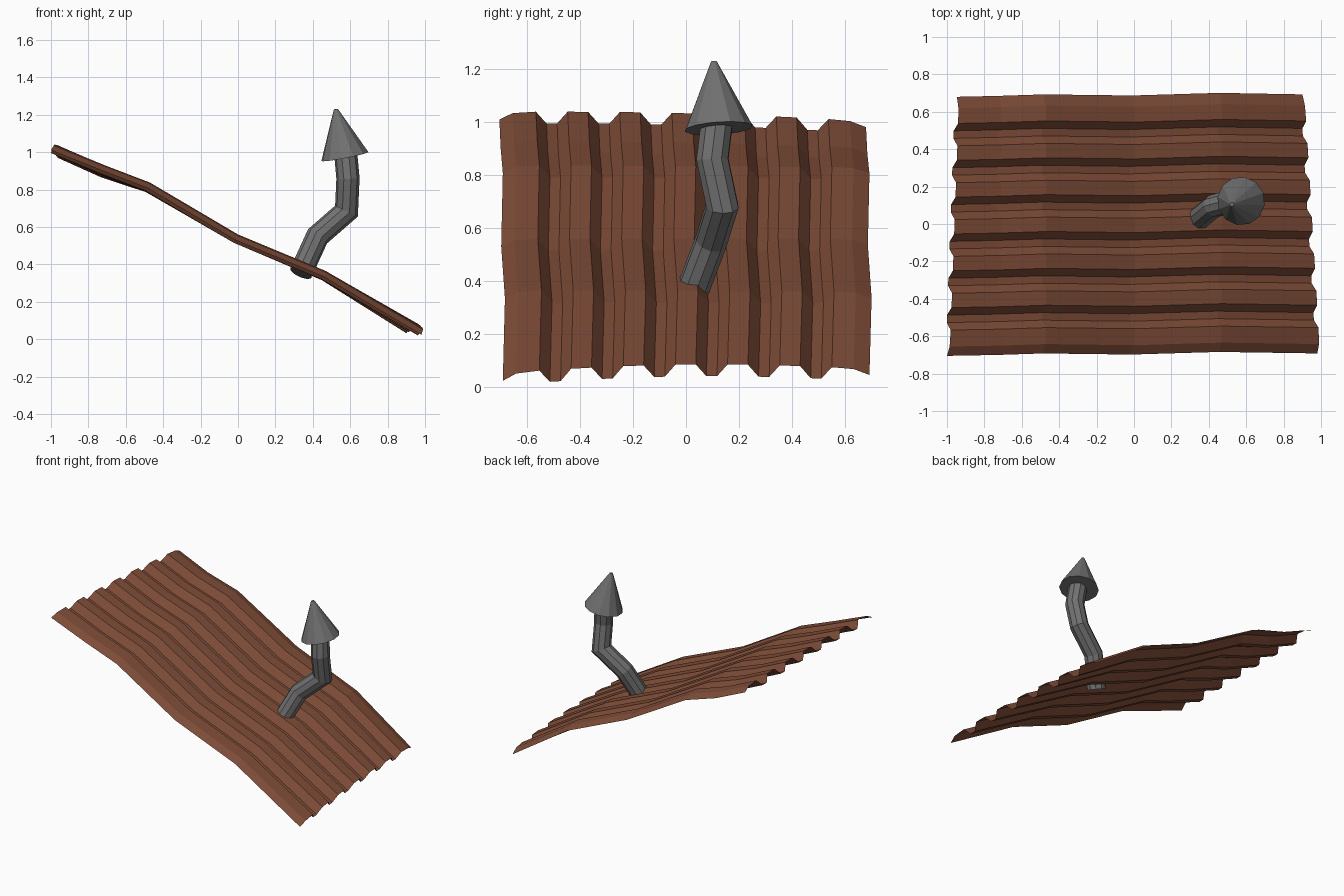
import bpy
import bmesh
import math
from mathutils import Vector

cube = bpy.data.objects.get("Cube")
if cube:
    bpy.data.objects.remove(cube, do_unlink=True)


def material(name, rgb):
    mat = bpy.data.materials.new(name)
    mat.use_nodes = True
    mat.diffuse_color = (*rgb, 1)
    mat.node_tree.nodes["Principled BSDF"].inputs["Base Color"].default_value = (*rgb, 1)
    return mat


def finish(name, bm, mat):
    mesh = bpy.data.meshes.new(name)
    bm.to_mesh(mesh)
    bm.free()
    mesh.materials.append(mat)
    obj = bpy.data.objects.new(name, mesh)
    bpy.context.collection.objects.link(obj)
    return obj


def bridge(bm, a, b, closed):
    count = len(a) if closed else len(a) - 1
    for i in range(count):
        j = (i + 1) % len(a)
        bm.faces.new((a[i], b[i], b[j], a[j]))


rust = material("rusty brown", (0.21, 0.073, 0.039))
steel = material("dark grey metal", (0.165, 0.165, 0.165))


# Corrugated roof sheet: cross-section of (y, depth), six grooves
def corrugation():
    pts = [(-0.695, 0.033), (-0.645, 0.006)]
    for i in range(6):
        mid = -0.497 + 0.197 * i
        pts += [(mid - 0.06, 0), (mid - 0.02, 0.05), (mid + 0.02, 0.05), (mid + 0.06, 0)]
    return pts + [(0.63, 0.004), (0.69, 0.026)]


# Stations down the slope: x front, x back, z front, z back, middle lift, sideways shift
stations = [
    (-0.985, -0.935, 1.04, 1.005, 0.012, -0.01),
    (-0.71, -0.71, 0.93, 0.905, 0.005, -0.005),
    (-0.47, -0.47, 0.838, 0.83, 0.0, 0.003),
    (0.0, 0.0, 0.56, 0.56, 0.0, -0.003),
    (0.47, 0.47, 0.365, 0.36, 0.0, 0.011),
    (0.995, 0.912, 0.053, 0.069, 0.024, 0.003),
]
normal = Vector((0.45, 0, 0.89))
bm = bmesh.new()
rows = []
for xf, xb, zf, zb, lift, shift in stations:
    row = []
    for y, depth in corrugation():
        t = (y + 0.695) / 1.385
        z = zf + (zb - zf) * t + lift * math.sin(math.pi * t)
        row.append(bm.verts.new(Vector((xf + (xb - xf) * t, y + shift, z)) - normal * depth))
    rows.append(row)
for a, b in zip(rows, rows[1:]):
    bridge(bm, a, b, False)
finish("roof_sheet", bm, rust)

# Bent chimney pipe with mitred joints
SIDES, RADIUS = 10, 0.062
path = [Vector(p) for p in ((0.335, 0.02, 0.353), (0.425, 0.095, 0.55), (0.58, 0.137, 0.685),
                            (0.588, 0.1, 0.86), (0.575, 0.117, 1.0))]
dirs = [(b - a).normalized() for a, b in zip(path, path[1:])]
side = dirs[0].orthogonal().normalized()
up = dirs[0].cross(side)
ring = []
for i in range(SIDES):
    a = 2 * math.pi * i / SIDES
    ring.append(path[0] + RADIUS * (side * math.cos(a) + up * math.sin(a)))
bm = bmesh.new()
rings = [[bm.verts.new(p) for p in ring]]
for i, d in enumerate(dirs):
    plane = (d + dirs[min(i + 1, len(dirs) - 1)]).normalized()
    ring = [p + d * ((path[i + 1] - p).dot(plane) / d.dot(plane)) for p in ring]
    rings.append([bm.verts.new(p) for p in ring])
for a, b in zip(rings, rings[1:]):
    bridge(bm, a, b, True)
bm.faces.new(rings[0])
bm.faces.new(rings[-1])
bmesh.ops.recalc_face_normals(bm, faces=bm.faces)
finish("chimney_pipe", bm, steel)

# Conical rain cap, leaning slightly
base, tip = Vector((0.572, 0.123, 0.977)), Vector((0.523, 0.105, 1.23))
axis = tip - base
bm = bmesh.new()
bmesh.ops.create_cone(bm, cap_ends=True, segments=12, radius1=0.13, radius2=0.011, depth=axis.length)
cap = finish("chimney_cap", bm, steel)
cap.location = (base + tip) / 2
cap.rotation_euler = axis.to_track_quat("Z", "Y").to_euler()
